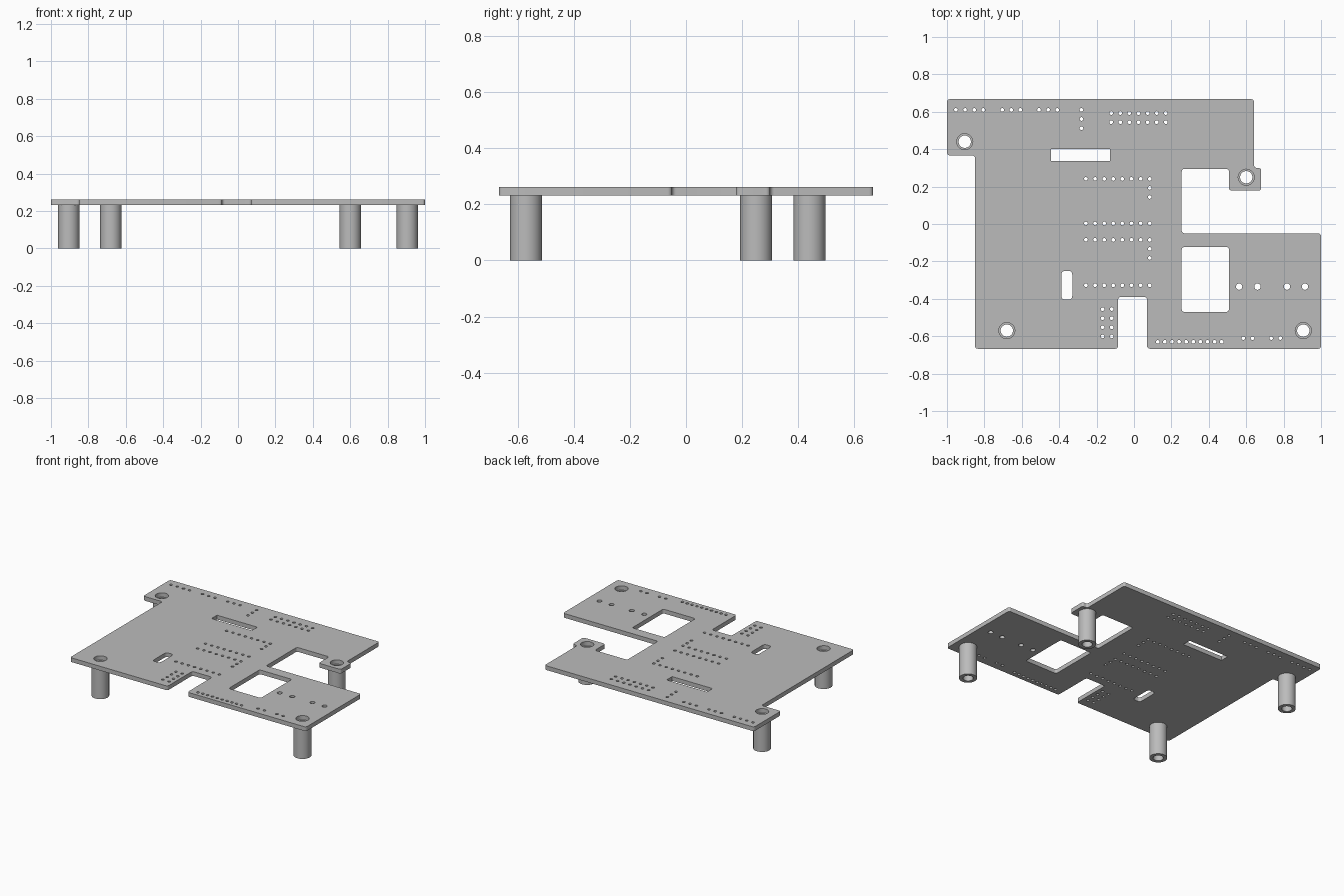
import bpy
import bmesh
import math
from mathutils import Vector

cube = bpy.data.objects.get("Cube")
if cube:
    bpy.data.objects.remove(cube, do_unlink=True)

grey = bpy.data.materials.new("plain_grey")
grey.use_nodes = True
colour = (0.5, 0.5, 0.5, 1)
grey.diffuse_color = colour
grey.node_tree.nodes["Principled BSDF"].inputs["Base Color"].default_value = colour


def circle(x, y, radius, sides):
    steps = [math.tau * i / sides for i in range(sides)]
    return [(x + radius * math.cos(a), y + radius * math.sin(a)) for a in steps]


def rounded(corners, radius, steps=5):
    """Round every right-angled corner of a closed outline."""
    points = []
    for i, corner in enumerate(corners):
        c = Vector(corner)
        u = (Vector(corners[i - 1]) - c).normalized() * radius
        v = (Vector(corners[(i + 1) % len(corners)]) - c).normalized() * radius
        for k in range(steps + 1):
            a = math.pi / 2 * k / steps
            points.append(tuple(c + u * (1 - math.sin(a)) + v * (1 - math.cos(a))))
    return points


def rectangle(x0, x1, y0, y1):
    return [(x0, y0), (x1, y0), (x1, y1), (x0, y1)]


def solid(name, loops, bottom, top):
    """Extrude a filled outline with its holes from bottom to top."""
    curve = bpy.data.curves.new(name + "_outline", "CURVE")
    curve.dimensions = "2D"
    curve.fill_mode = "BOTH"
    curve.extrude = (top - bottom) / 2
    for loop in loops:
        spline = curve.splines.new("POLY")
        spline.points.add(len(loop) - 1)
        for point, (x, y) in zip(spline.points, loop):
            point.co = (x, y, 0, 1)
        spline.use_cyclic_u = True
    helper = bpy.data.objects.new(name + "_helper", curve)
    bpy.context.collection.objects.link(helper)
    graph = bpy.context.evaluated_depsgraph_get()
    mesh = bpy.data.meshes.new_from_object(helper.evaluated_get(graph))
    bpy.data.objects.remove(helper, do_unlink=True)

    bm = bmesh.new()
    bm.from_mesh(mesh)
    bmesh.ops.remove_doubles(bm, verts=bm.verts, dist=0.0002)
    bmesh.ops.translate(bm, verts=bm.verts, vec=(0, 0, (top + bottom) / 2))
    bmesh.ops.recalc_face_normals(bm, faces=bm.faces)
    bm.to_mesh(mesh)
    bm.free()
    mesh.materials.clear()
    mesh.materials.append(grey)
    obj = bpy.data.objects.new(name, mesh)
    bpy.context.collection.objects.link(obj)
    bpy.ops.object.select_all(action="DESELECT")
    obj.select_set(True)
    bpy.context.view_layer.objects.active = obj
    bpy.ops.object.shade_smooth_by_angle(angle=math.radians(35))
    return obj


# Board outline with notches and the mounting tab
outline = rounded([
    (-1, 0.667), (0.642, 0.667), (0.642, 0.3), (0.68, 0.3), (0.68, 0.178),
    (0.508, 0.178), (0.508, 0.295), (0.255, 0.295), (0.255, -0.05), (1, -0.05),
    (1, -0.667), (0.07, -0.667), (0.07, -0.39), (-0.085, -0.39),
    (-0.085, -0.667), (-0.85, -0.667), (-0.85, 0.367), (-1, 0.367)], 0.015)

# Window and slots
cutouts = [
    rounded(rectangle(0.255, 0.508, -0.47, -0.123), 0.015),
    rectangle(-0.445, -0.128, 0.338, 0.4),
    rounded(rectangle(-0.388, -0.33, -0.405, -0.25), 0.02),
]

# Pin holes: start x, start y, columns, rows (rows run downwards)
pitch = 0.0487
pin_groups = [
    (-0.952, 0.61, 4, 1), (-0.705, 0.61, 3, 1), (-0.508, 0.61, 3, 1),
    (-0.281, 0.61, 1, 3), (-0.122, 0.593, 7, 2),
    (-0.257, 0.241, 8, 1), (0.084, 0.193, 1, 2), (-0.257, 0.003, 8, 1),
    (-0.257, -0.085, 8, 1), (0.084, -0.133, 1, 2), (-0.257, -0.328, 8, 1),
    (-0.168, -0.455, 2, 4), (0.585, -0.61, 2, 1), (0.733, -0.61, 2, 1),
]
pins = [circle(x + pitch * i, y - pitch * j, 0.01, 12)
        for x, y, columns, rows in pin_groups
        for i in range(columns) for j in range(rows)]
pins += [circle(0.127 + 0.038 * i, -0.63, 0.01, 12) for i in range(10)]
pins += [circle(x, -0.335, 0.017, 16) for x in (0.562, 0.66, 0.818, 0.914)]

# Hollow standoffs below the mounting holes
posts = {
    "back_right_standoff": (-0.905, 0.44),
    "front_right_standoff": (-0.68, -0.57),
    "back_left_standoff": (0.6, 0.25),
    "front_left_standoff": (0.905, -0.57),
}
mounts = [circle(x, y, 0.043, 32) for x, y in posts.values()]
solid("circuit_board", [outline] + cutouts + pins + mounts, 0.231, 0.261)
for name, (x, y) in posts.items():
    solid(name, [circle(x, y, 0.057, 40), circle(x, y, 0.033, 32)], 0, 0.231)
